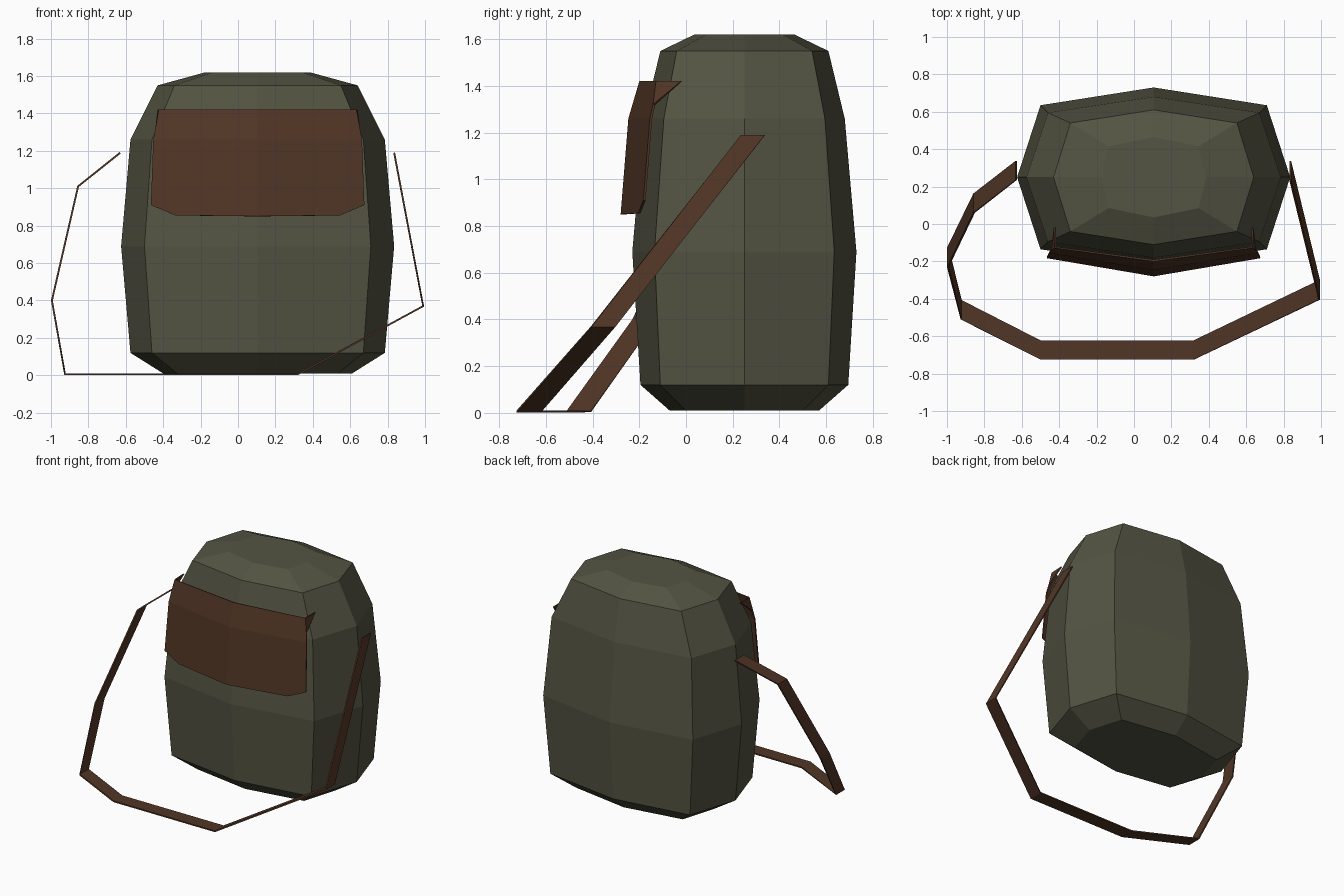
import bpy
import bmesh

cube = bpy.data.objects.get("Cube")
if cube:
    bpy.data.objects.remove(cube, do_unlink=True)

CENTRE = (0.105, 0.25)


def material(name, colour):
    mat = bpy.data.materials.new(name)
    mat.use_nodes = True
    mat.diffuse_color = (*colour, 1)
    for node in mat.node_tree.nodes:
        if node.type == "BSDF_PRINCIPLED":
            node.inputs["Base Color"].default_value = (*colour, 1)
            node.inputs["Roughness"].default_value = 0.9
    return mat


def make_object(name, verts, faces, mat, location=(0, 0, 0)):
    mesh = bpy.data.meshes.new(name)
    mesh.from_pydata(verts, [], faces)
    bm = bmesh.new()
    bm.from_mesh(mesh)
    bmesh.ops.recalc_face_normals(bm, faces=bm.faces)
    bm.to_mesh(mesh)
    bm.free()
    mesh.materials.append(mat)
    obj = bpy.data.objects.new(name, mesh)
    obj.location = location
    bpy.context.collection.objects.link(obj)
    return obj


def thicken(obj, amount):
    mod = obj.modifiers.new("Thickness", "SOLIDIFY")
    mod.thickness = amount
    mod.offset = 0


canvas = material("olive canvas", (0.088, 0.088, 0.056))
leather = material("brown leather", (0.082, 0.036, 0.019))

# Bag body: stacked octagons, each (height, half width, corner x, half depth, corner y)
rings = [
    (0.01, 0.505, 0.43, 0.32, 0.25),
    (0.12, 0.68, 0.565, 0.445, 0.36),
    (0.69, 0.73, 0.605, 0.48, 0.385),
    (1.26, 0.68, 0.565, 0.43, 0.345),
    (1.55, 0.535, 0.445, 0.36, 0.29),
    (1.62, 0.28, 0.24, 0.215, 0.165),
]
verts = []
for z, w, cx, d, cy in rings:
    verts += [(w, 0, z), (cx, cy, z), (0, d, z), (-cx, cy, z),
              (-w, 0, z), (-cx, -cy, z), (0, -d, z), (cx, -cy, z)]
faces = [tuple(range(8)), tuple(range(len(verts) - 8, len(verts)))]
for r in range(len(rings) - 1):
    for i in range(8):
        j = (i + 1) % 8
        faces.append((r * 8 + i, r * 8 + j, r * 8 + 8 + j, r * 8 + 8 + i))
make_object("bag_body", verts, faces, canvas, (*CENTRE, 0))

# Front flap: one half with its folded upper corner, mirrored
flap_points = {
    "top": (0, -0.195, 1.42),
    "fold": (0, -0.242, 1.26),
    "bottom": (0, -0.275, 0.85),
    "corner": (0.44, -0.2, 0.855),
    "side_low": (0.57, -0.178, 0.91),
    "side_mid": (0.557, -0.15, 1.26),
    "side_high": (0.545, -0.137, 1.32),
    "side_top": (0.525, -0.125, 1.42),
    "wing_tip": (0.53, -0.02, 1.42),
}
names = list(flap_points)
flap_faces = [
    ("top", "fold", "side_mid", "side_high", "side_top"),
    ("fold", "bottom", "corner", "side_low", "side_mid"),
    ("side_top", "side_high", "wing_tip"),
]
flap = make_object("front_flap", list(flap_points.values()),
                   [tuple(names.index(n) for n in f) for f in flap_faces],
                   leather, (CENTRE[0], 0, 0))
flap.modifiers.new("Mirror", "MIRROR")
thicken(flap, 0.01)

# Shoulder strap: a flat band draped from one side to the other
path = [
    (-0.63, 0.235, 1.19), (-0.855, 0.06, 1.01), (-0.995, -0.23, 0.40),
    (-0.925, -0.51, 0.006), (-0.5, -0.725, 0.006), (0.32, -0.725, 0.006),
    (0.99, -0.405, 0.37), (0.835, 0.235, 1.19),
]
BAND = 0.103
verts = []
for x, y, z in path:
    verts += [(x, y, z), (x, y + BAND, z)]
faces = [(2 * i, 2 * i + 1, 2 * i + 3, 2 * i + 2) for i in range(len(path) - 1)]
strap = make_object("shoulder_strap", verts, faces, leather)
thicken(strap, 0.01)
